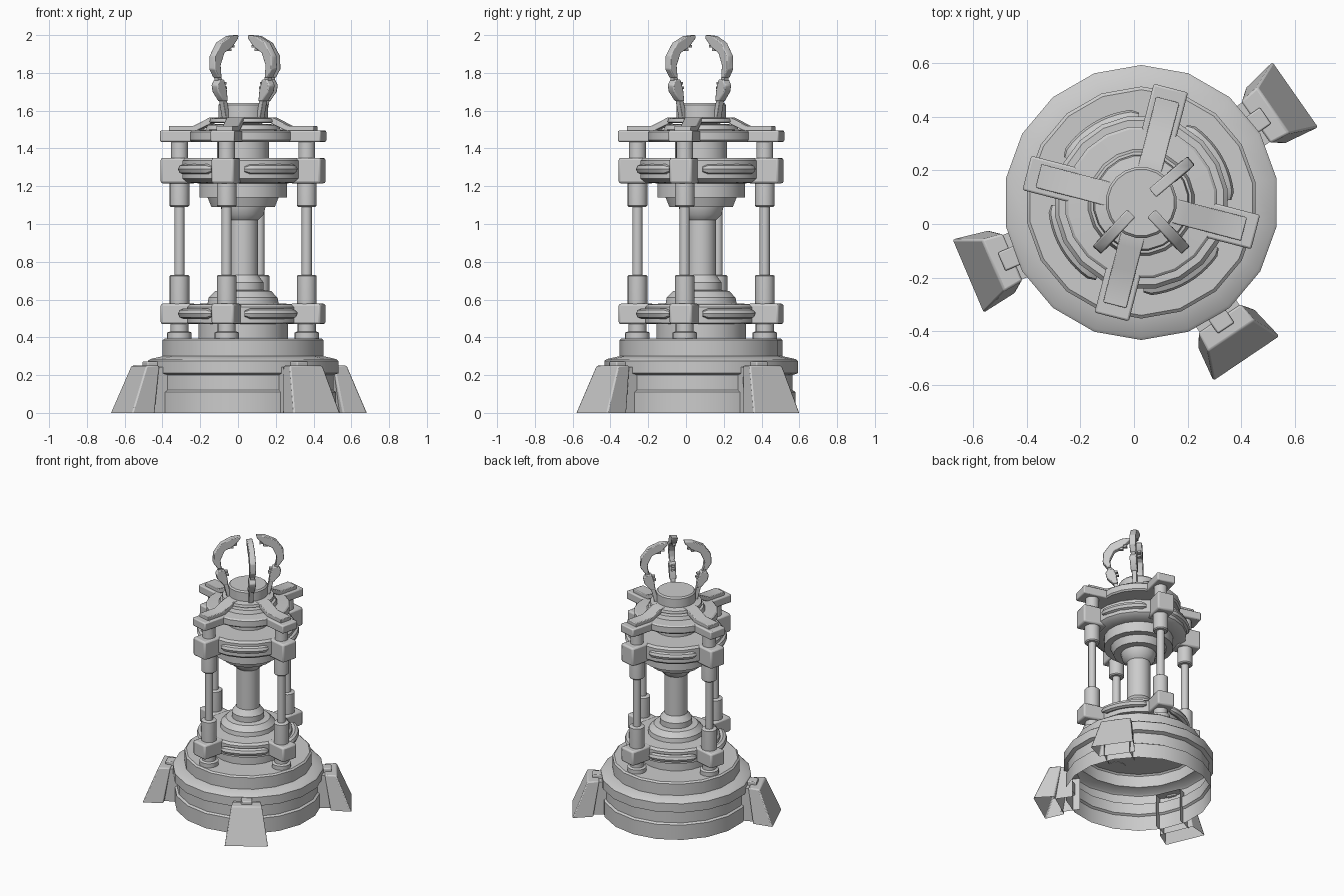
import bpy, bmesh, math
from mathutils import Matrix, Vector

cube = bpy.data.objects.get("Cube")
if cube:
    bpy.data.objects.remove(cube, do_unlink=True)

CENTRE = Vector((0.027, 0.08, 0))
POSTS = [75.5 + 90 * i for i in range(4)]
LEGS = [35, 203, -56]
CLAWS = [40, -47, 227]

metal = bpy.data.materials.new("grey_metal")
metal.use_nodes = True
GREY = (0.6, 0.6, 0.6, 1)
metal.diffuse_color = GREY
metal.node_tree.nodes["Principled BSDF"].inputs["Base Color"].default_value = GREY


def finish(bm, name, angle=0, bevel=0, closed=True):
    """Turn a mesh built along +x into an object swung round the centre axis."""
    if closed:
        bmesh.ops.recalc_face_normals(bm, faces=bm.faces)
    me = bpy.data.meshes.new(name)
    bm.to_mesh(me)
    bm.free()
    ob = bpy.data.objects.new(name, me)
    bpy.context.collection.objects.link(ob)
    ob.data.materials.append(metal)
    ob.matrix_world = Matrix.Translation(CENTRE) @ Matrix.Rotation(math.radians(angle), 4, 'Z')
    if bevel:
        mod = ob.modifiers.new("soft_edges", 'BEVEL')
        mod.width = bevel
        mod.segments = 2
        mod.limit_method = 'ANGLE'
    bpy.ops.object.select_all(action='DESELECT')
    ob.select_set(True)
    bpy.context.view_layer.objects.active = ob
    bpy.ops.object.shade_smooth_by_angle(angle=math.radians(35))
    return ob


def lathe(name, profile, sides=20, angle=0, offset=0, cap_bottom=True):
    """Round part from (radius, height) points, bottom to top."""
    bm = bmesh.new()
    rings = []
    for r, z in profile:
        rings.append([bm.verts.new((offset + r * math.cos(math.tau * (i + 0.5) / sides),
                                    r * math.sin(math.tau * (i + 0.5) / sides), z))
                      for i in range(sides)])
    for a, b in zip(rings, rings[1:]):
        for i in range(sides):
            j = (i + 1) % sides
            bm.faces.new((a[i], a[j], b[j], b[i]))
    bm.faces.new(rings[-1])
    if cap_bottom:
        bm.faces.new(rings[0][::-1])
    return finish(bm, name, angle, closed=False)


def prism(name, outline, half, angle=0, bevel=0):
    """Extrude a (radius, height) outline sideways."""
    bm = bmesh.new()
    face = bm.faces.new([bm.verts.new((r, -half, z)) for r, z in outline])
    out = bmesh.ops.extrude_face_region(bm, geom=[face])
    bmesh.ops.translate(bm, vec=(0, 2 * half, 0),
                        verts=[v for v in out["geom"] if isinstance(v, bmesh.types.BMVert)])
    return finish(bm, name, angle, bevel)


def box(name, r0, r1, half, z0, z1, angle, bevel=0.008):
    return prism(name, [(r0, z0), (r1, z0), (r1, z1), (r0, z1)], half, angle, bevel)


def handle(name, z, angle):
    """Rounded bar bent along an arc between two posts."""
    bm = bmesh.new()
    steps, span, rad, thick = 12, math.radians(29), 0.32, 0.027
    rings = []
    for s in range(steps + 1):
        t = 2 * s / steps - 1
        k = thick * (0.55 if abs(t) == 1 else 1)
        a = t * span
        rings.append([bm.verts.new(((rad + k * math.cos(q)) * math.cos(a),
                                    (rad + k * math.cos(q)) * math.sin(a), z + k * math.sin(q)))
                      for q in (math.tau * i / 8 for i in range(8))])
    for a, b in zip(rings, rings[1:]):
        for i in range(8):
            bm.faces.new((a[i], a[i - 1], b[i - 1], b[i]))
    bm.faces.new(rings[0])
    bm.faces.new(rings[-1])
    finish(bm, name, angle)


# Hollow base shell
lathe("base_shell", [(0.5, 0), (0.5, 0.11), (0.485, 0.12), (0.485, 0.2), (0.512, 0.21),
                     (0.512, 0.275), (0.5, 0.285), (0.432, 0.3), (0.432, 0.385), (0.42, 0.395)],
      sides=18, cap_bottom=False)

# Stacked centre column
lathe("lower_hub", [(0.24, 0.39), (0.24, 0.47), (0.3, 0.475), (0.3, 0.56), (0.285, 0.575),
                    (0.19, 0.58), (0.185, 0.61), (0.15, 0.645), (0.11, 0.65), (0.11, 0.69), (0.08, 0.73)])
lathe("core_column", [(0.08, 0.7), (0.08, 1.05)])
lathe("upper_hub", [(0.08, 1.02), (0.11, 1.05), (0.12, 1.09), (0.17, 1.09), (0.19, 1.14),
                    (0.235, 1.14), (0.235, 1.215), (0.3, 1.22), (0.325, 1.24), (0.325, 1.335),
                    (0.31, 1.35), (0.14, 1.35), (0.14, 1.435)])
lathe("top_disc", [(0.275, 1.435), (0.285, 1.445), (0.285, 1.487), (0.275, 1.495),
                   (0.2, 1.5), (0.19, 1.525), (0.13, 1.53)])
lathe("crown", [(0.17, 1.535), (0.18, 1.54), (0.175, 1.558), (0.133, 1.565), (0.133, 1.63), (0.124, 1.64)])

# Four posts with clamps, sleeves and roof arms
for n, a in enumerate(POSTS):
    lathe(f"post_{n}", [(0.065, 0.393), (0.065, 0.425), (0.048, 0.432), (0.048, 0.5), (0.052, 0.58),
                        (0.052, 0.725), (0.045, 0.73), (0.027, 0.731), (0.027, 1.09), (0.045, 1.09),
                        (0.052, 1.097), (0.052, 1.22), (0.045, 1.3), (0.045, 1.44)],
          sides=16, angle=a, offset=0.348)
    box(f"lower_clamp_{n}", 0.27, 0.438, 0.062, 0.47, 0.578, a, 0.012)
    box(f"upper_clamp_{n}", 0.27, 0.438, 0.062, 1.215, 1.35, a, 0.012)
    box(f"roof_arm_{n}", 0.1, 0.44, 0.066, 1.435, 1.495, a)
    prism(f"roof_strap_{n}", [(0.1, 1.535), (0.16, 1.535), (0.25, 1.49), (0.395, 1.49), (0.395, 1.52),
                              (0.26, 1.52), (0.17, 1.565), (0.1, 1.565)], 0.045, a, 0.004)
    handle(f"lower_handle_{n}", 0.525, a + 45)
    handle(f"upper_handle_{n}", 1.29, a + 45)

# Splayed legs, open underneath
for n, a in enumerate(LEGS):
    bm = bmesh.new()
    low = [bm.verts.new((x, y, 0)) for x, y in ((0.56, -0.125), (0.7, -0.148), (0.7, 0.148), (0.56, 0.125))]
    top = [bm.verts.new((x, y, 0.25)) for x, y in ((0.52, -0.095), (0.6, -0.105), (0.6, 0.105), (0.52, 0.095))]
    for i in range(4):
        j = (i + 1) % 4
        bm.faces.new((low[i], low[j], top[j], top[i]))
    bm.faces.new(top)
    finish(bm, f"leg_{n}", a, 0.008, closed=False)

    bm = bmesh.new()
    for s in (-1, 1):
        side = [bm.verts.new(p) for p in ((0.44, s * 0.09, 0), (0.575, s * 0.09, 0),
                                          (0.55, s * 0.09, 0.243), (0.44, s * 0.09, 0.243))]
        bm.faces.new(side if s < 0 else side[::-1])
    bm.verts.ensure_lookup_table()
    bm.faces.new([bm.verts[i] for i in (3, 2, 6, 7)])
    finish(bm, f"leg_bracket_{n}", a, closed=False)
    box(f"leg_clip_{n}", 0.48, 0.565, 0.037, 0.235, 0.272, a, 0.006)

# Three jointed claws on the crown
for n, a in enumerate(CLAWS):
    prism(f"claw_stalk_{n}", [(0.118, 1.56), (0.148, 1.56), (0.175, 1.67), (0.145, 1.67)], 0.016, a, 0.003)
    prism(f"claw_lower_{n}", [(0.14, 1.65), (0.172, 1.65), (0.216, 1.7), (0.224, 1.735), (0.205, 1.765),
                              (0.168, 1.765), (0.148, 1.71)], 0.023, a, 0.006)
    prism(f"claw_joint_{n}", [(0.175, 1.75), (0.205, 1.75), (0.215, 1.8), (0.19, 1.8)], 0.014, a)
    prism(f"claw_upper_{n}", [(0.187, 1.775), (0.212, 1.775), (0.243, 1.82), (0.24, 1.89), (0.19, 1.96),
                              (0.115, 1.995), (0.054, 2.0), (0.06, 1.98), (0.105, 1.935),
                              (0.165, 1.905), (0.194, 1.84)], 0.021, a, 0.005)
    # Small gripping teeth on the inner edge
    for k, (r, z) in enumerate(((0.148, 1.72), (0.155, 1.745), (0.09, 1.94), (0.115, 1.922))):
        box(f"claw_tooth_{n}_{k}", r - 0.012, r + 0.02, 0.012, z - 0.006, z + 0.008, a, 0)
